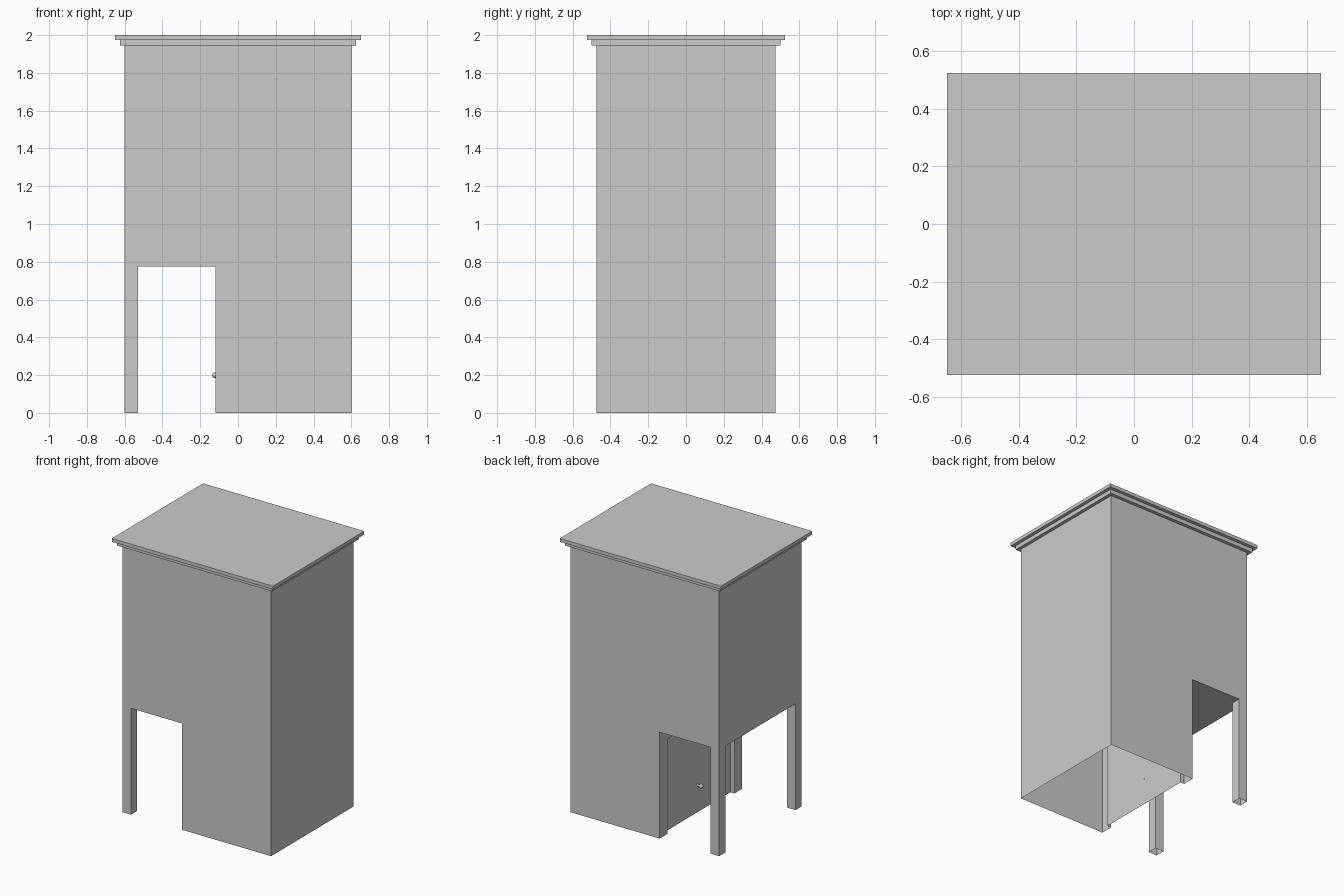
import bpy, bmesh, math

if "Cube" in bpy.data.objects:
    bpy.data.objects.remove(bpy.data.objects["Cube"])

HX, HY, TOP = 0.60, 0.475, 1.945      # building half sizes and wall height
PX, PW, PZ = -0.12, 0.07, 0.775       # porch wall, post width, porch height
DY, DZ, DX = 0.385, 0.69, -0.088      # door half width, height, recessed plane


def make_object(name, polygons):
    bm = bmesh.new()
    for poly in polygons:
        bm.faces.new([bm.verts.new(p) for p in poly])
    bmesh.ops.remove_doubles(bm, verts=bm.verts, dist=1e-4)
    bmesh.ops.recalc_face_normals(bm, faces=bm.faces)
    mesh = bpy.data.meshes.new(name)
    bm.to_mesh(mesh)
    bm.free()
    obj = bpy.data.objects.new(name, mesh)
    bpy.context.collection.objects.link(obj)
    return obj


def box(name, hx, hy, z0, z1):
    bpy.ops.mesh.primitive_cube_add(size=1, location=(0, 0, (z0 + z1) / 2))
    obj = bpy.context.object
    obj.name = name
    obj.scale = (2 * hx, 2 * hy, z1 - z0)


# Outer walls, open underneath, with the porch posts cut into their outlines
inner = -HX + PW
front = [(-HX, 0), (inner, 0), (inner, PZ), (PX, PZ), (PX, 0),
         (HX, 0), (HX, TOP), (-HX, TOP)]
iy = HY - PW
side = [(-HY, 0), (-iy, 0), (-iy, PZ), (iy, PZ), (iy, 0),
        (HY, 0), (HY, TOP), (-HY, TOP)]
walls = [[(x, -HY, z) for x, z in front],
         [(x, HY, z) for x, z in front],
         [(-HX, y, z) for y, z in side],
         [(HX, -HY, 0), (HX, HY, 0), (HX, HY, TOP), (HX, -HY, TOP)],
         [(-HX, -HY, TOP), (HX, -HY, TOP), (HX, HY, TOP), (-HX, HY, TOP)]]
# Porch ceiling, leaving out the post corners
walls.append([(-HX, -iy, PZ), (inner, -iy, PZ), (inner, -HY, PZ), (PX, -HY, PZ),
              (PX, HY, PZ), (inner, HY, PZ), (inner, iy, PZ), (-HX, iy, PZ)])
# Inner faces of the posts
for s in (-1, 1):
    walls.append([(inner, s * HY, 0), (inner, s * iy, 0),
                  (inner, s * iy, PZ), (inner, s * HY, PZ)])
    walls.append([(inner, s * iy, 0), (-HX, s * iy, 0),
                  (-HX, s * iy, PZ), (inner, s * iy, PZ)])
# Porch wall around the doorway
arch = [(-DY, 0), (-DY, DZ), (DY, DZ), (DY, 0)]
walls.append([(PX, y, z) for y, z in
              [(-HY, 0), *arch, (HY, 0), (HY, PZ), (-HY, PZ)]])
make_object("walls_and_posts", walls)

# Recessed door with its reveals
door = [[(DX, y, z) for y, z in arch]]
for (y0, z0), (y1, z1) in zip(arch, arch[1:]):
    door.append([(PX, y0, z0), (DX, y0, z0), (DX, y1, z1), (PX, y1, z1)])
make_object("door", door)

# Door knob
bpy.ops.mesh.primitive_cylinder_add(vertices=16, radius=0.008, depth=0.034,
                                    location=(DX - 0.014, 0, 0.2),
                                    rotation=(0, math.pi / 2, 0))
bpy.context.object.name = "knob_stem"
bpy.ops.object.shade_smooth_by_angle()
bpy.ops.mesh.primitive_uv_sphere_add(segments=16, ring_count=10, radius=0.015,
                                     location=(DX - 0.034, 0, 0.2))
bpy.context.object.name = "knob_ball"
bpy.ops.object.shade_smooth_by_angle()

# Stepped cornice and flat roof
box("lower_cornice", 0.625, 0.50, 1.945, 1.975)
box("roof_slab", 0.65, 0.525, 1.975, 2.0)
